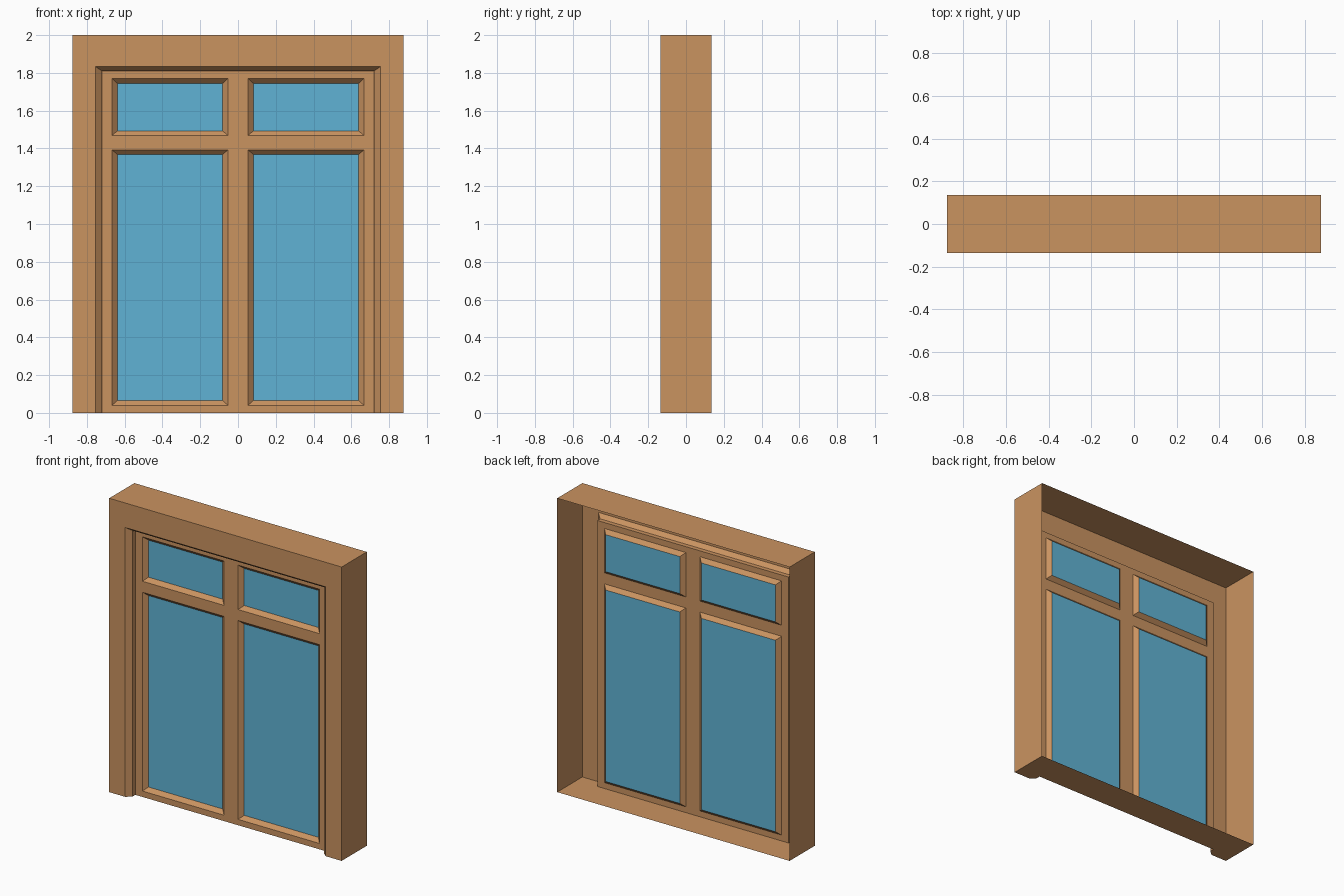
import bpy
import bmesh

if "Cube" in bpy.data.objects:
    bpy.data.objects.remove(bpy.data.objects["Cube"], do_unlink=True)


def make_material(name, rgb):
    mat = bpy.data.materials.new(name)
    mat.use_nodes = True
    color = (*rgb, 1.0)
    mat.diffuse_color = color
    mat.node_tree.nodes["Principled BSDF"].inputs["Base Color"].default_value = color
    return mat


wood = make_material("warm wood", (0.59, 0.292, 0.118))
glass = make_material("blue glass", (0.118, 0.45, 0.66))


def finish(name, bm, mat):
    bmesh.ops.remove_doubles(bm, verts=bm.verts, dist=0.0001)
    mesh = bpy.data.meshes.new(name)
    bm.to_mesh(mesh)
    bm.free()
    mesh.materials.append(mat)
    obj = bpy.data.objects.new(name, mesh)
    bpy.context.collection.objects.link(obj)
    return obj


def add_face(bm, points):
    return bm.faces.new([bm.verts.new(p) for p in points])


def loft(bm, rings, closed):
    """Join successive point rings with quads."""
    for a, b in zip(rings, rings[1:]):
        count = len(a)
        for i in range(count if closed else count - 1):
            j = (i + 1) % count
            add_face(bm, (a[i], a[j], b[j], b[i]))


def rectangle(x0, x1, z0, z1, y):
    return [(x0, y, z0), (x1, y, z0), (x1, y, z1), (x0, y, z1)]


def doorway(half_width, y, top):
    w = half_width
    return [(w, y, 0), (w, y, top), (-w, y, top), (-w, y, 0)]


FRONT, BACK = -0.135, 0.135
SASH_Y = -0.075
GLASS_Y = -0.049
SASH_W, SASH_TOP = 0.72, 1.81

# Outer casing: open-backed shell with a bevelled, stepped opening
casing = bmesh.new()
profile = [doorway(0.875, BACK, 2), doorway(0.875, FRONT, 2),
           doorway(0.755, FRONT, 1.833),
           doorway(SASH_W, FRONT + 0.03, SASH_TOP),
           doorway(SASH_W, SASH_Y, SASH_TOP)]
loft(casing, profile, closed=False)

# Casing floor follows the same stepped outline
right_edge = [ring[0] for ring in profile]
left_edge = [ring[-1] for ring in profile]
add_face(casing, right_edge + left_edge[::-1])
finish("outer_casing", casing, wood)

# Sash face: grid with the four pane cells left open
columns = [-SASH_W, -0.667, -0.053, 0.053, 0.667, SASH_W]
rows = [0, 0.04, 1.393, 1.468, 1.77, SASH_TOP]
sash = bmesh.new()
panes = []
for c, (x0, x1) in enumerate(zip(columns, columns[1:])):
    for r, (z0, z1) in enumerate(zip(rows, rows[1:])):
        if c % 2 and r % 2:
            panes.append((x0, x1, z0, z1))
        else:
            add_face(sash, rectangle(x0, x1, z0, z1, SASH_Y))

# Sloped beads run from the sash back to each pane
inset_x, inset_z = 0.028, 0.025
for n, (x0, x1, z0, z1) in enumerate(panes):
    inner = rectangle(x0 + inset_x, x1 - inset_x, z0 + inset_z, z1 - inset_z, GLASS_Y)
    loft(sash, [rectangle(x0, x1, z0, z1, SASH_Y), inner], closed=True)
    pane = bmesh.new()
    add_face(pane, inner)
    side = "right" if x0 < 0 else "left"
    level = "lower" if n % 2 == 0 else "upper"
    finish(f"{level}_{side}_pane", pane, glass)

# Merge coplanar grid cells into a clean sash face
bmesh.ops.remove_doubles(sash, verts=sash.verts, dist=0.0001)
bmesh.ops.dissolve_limit(sash, angle_limit=0.01, verts=sash.verts, edges=sash.edges)
finish("window_sash", sash, wood)
